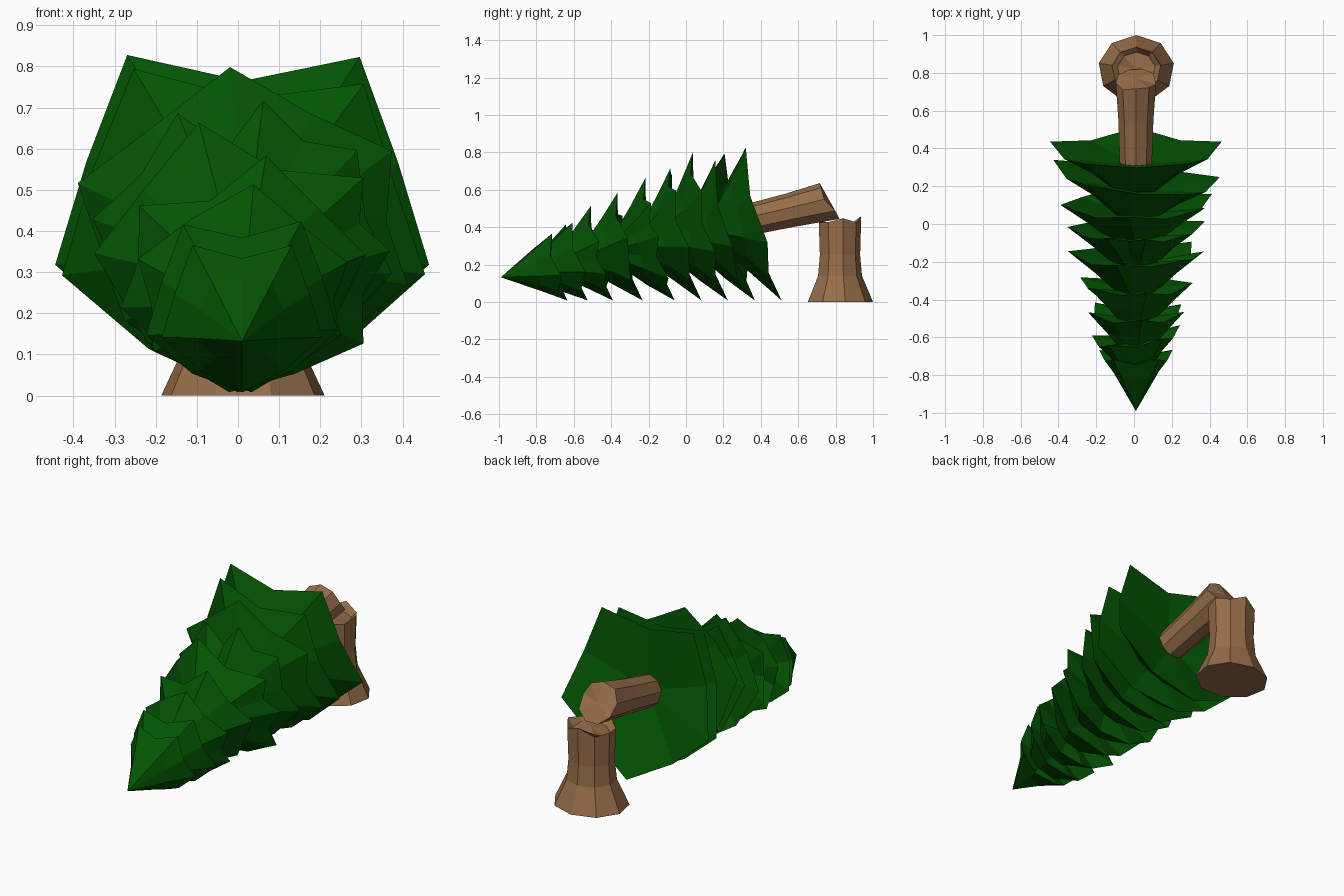
import bpy, bmesh, random
from math import sin, cos, radians
from mathutils import Vector

random.seed(4)
cube = bpy.data.objects.get("Cube")
if cube:
    bpy.data.objects.remove(cube, do_unlink=True)


def material(name, colour):
    m = bpy.data.materials.new(name)
    m.use_nodes = True
    m.diffuse_color = (*colour, 1)
    m.node_tree.nodes["Principled BSDF"].inputs["Base Color"].default_value = (*colour, 1)
    return m


green = material("pine green", (0.001, 0.092, 0.001))
brown = material("bark brown", (0.31, 0.155, 0.068))

# Fallen tree axis: side, up and along directions
SIDE = Vector((1, 0, 0))
ALONG = Vector((0, 1, 0.23)).normalized()
UP = SIDE.cross(ALONG)


def axis_point(y):
    return Vector((0.01, y, 0.13 + 0.23 * (y + 1)))


def loft(name, first, rings, last, mat):
    """Skin a stack of rings and close both ends with a fan."""
    bm = bmesh.new()
    loops = [[bm.verts.new(p) for p in ring] for ring in rings]
    n = len(rings[0])
    for a, b in zip(loops, loops[1:]):
        for i in range(n):
            j = (i + 1) % n
            bm.faces.new((a[i], a[j], b[j], b[i]))
    for point, loop in ((first, loops[0]), (last, loops[-1])):
        tip = bm.verts.new(point)
        for i in range(n):
            bm.faces.new((tip, loop[i], loop[(i + 1) % n]))
    bmesh.ops.recalc_face_normals(bm, faces=bm.faces)
    mesh = bpy.data.meshes.new(name)
    bm.to_mesh(mesh)
    bm.free()
    mesh.materials.append(mat)
    obj = bpy.data.objects.new(name, mesh)
    bpy.context.collection.objects.link(obj)
    return obj


def spiky_tier(name, y, radius, tilt, tips):
    """Flared cone with a hollow back; its rim alternates branch tips and valleys."""
    centre = axis_point(y)
    rim, middle = [], []
    for i, tip in enumerate(tips):
        gap = (tips[(i + 1) % len(tips)] - tip) % 360
        valley = tip + gap / 2
        depth = 0.69 if sin(radians(valley)) > 0.9 else 0.84
        for angle, outer, inner, ahead in ((tip, 1, 0.6, 0), (valley, depth, 0.52, 0.035)):
            a = radians(angle)
            spoke = ((SIDE + ALONG * tilt) * cos(a) + UP * sin(a)) * radius
            p = centre + spoke * outer - ALONG * ahead
            p.z = max(p.z, 0.008)
            rim.append(p)
            middle.append(centre + spoke * inner - ALONG * 0.12)
    return loft(name, centre - ALONG * 0.2 * radius, [rim, middle],
                axis_point(y - 0.31), green)


# Foliage tiers from the trunk to the treetop: position, radius, tilt, tip angles
star = [54, 126, 198, 270, 342]
tiers = [
    (0.405, 0.475, 0, [53, 126, 197, 270, 343]),
    (0.265, 0.46, -0.1, [50, 125, 198, 270, 345]),
    (0.13, 0.42, 0, [30, 94, 162, 270, 343]),
    (0.0, 0.37, 0, [41, 82, 115, 169, 270, 350]),
    (-0.14, 0.36, 0, [4, 35, 107, 177, 265, 325]),
    (-0.3, 0.305, 0, [10, 79, 145, 195, 268]),
    (-0.45, 0.265, 0, [15, 84, 163, 215, 275, 335]),
    (-0.58, 0.245, 0.12, star),
    (-0.68, 0.205, 0, star),
]
for i, (y, radius, tilt, tips) in enumerate(tiers, 1):
    spiky_tier(f"foliage_tier_{i}", y, radius, tilt, tips)

SIDES = 9


def trunk_ring(centre, u, v, w, radius, rough=0, slant=0):
    ring = []
    for i in range(SIDES):
        a = radians(90 + i * 360 / SIDES)
        ring.append(centre + (u * cos(a) + v * sin(a)) * radius
                    + w * (random.uniform(-rough, rough) - slant * sin(a)))
    return ring


# Fallen log with a slightly splintered, slanted end
log = [trunk_ring(axis_point(y), SIDE, UP, ALONG, r, rough, slant)
       for y, r, rough, slant in ((0.28, 0.085, 0, 0), (0.55, 0.094, 0, 0),
                                  (0.76, 0.108, 0.015, 0.03))]
loft("fallen_log", axis_point(0.28), log, axis_point(0.77), brown)

# Flared stump with a broken, hollowed top
Y, Z = Vector((0, 1, 0)), Vector((0, 0, 1))
stump = [trunk_ring(Vector((0.012, 0.82, z)), SIDE * 1.12, Y, Z, r, rough)
         for z, r, rough in ((0, 0.18, 0), (0.14, 0.121, 0), (0.25, 0.111, 0),
                             (0.435, 0.117, 0.025), (0.41, 0.09, 0.015))]
loft("stump", Vector((0.012, 0.82, 0)), stump, Vector((0.012, 0.82, 0.42)), brown)
